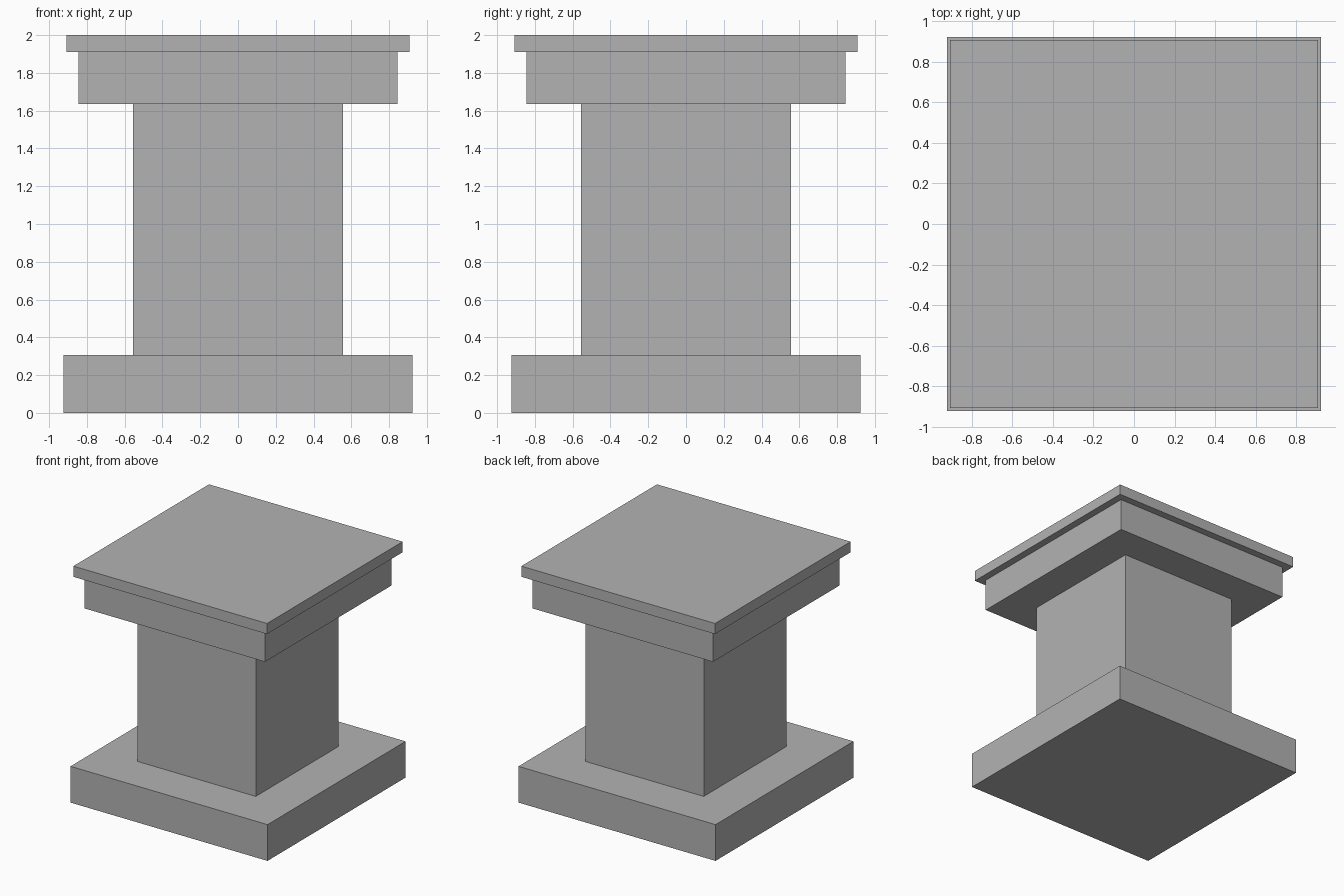
import bpy

cube = bpy.data.objects.get("Cube")
if cube:
    bpy.data.objects.remove(cube, do_unlink=True)

# Single stone colour
stone = bpy.data.materials.new("grey_stone")
stone.use_nodes = True
colour = (0.45, 0.45, 0.45, 1)
stone.diffuse_color = colour
stone.node_tree.nodes["Principled BSDF"].inputs["Base Color"].default_value = colour


def square_block(name, half_width, bottom, top):
    """Add a square block centred on the vertical axis."""
    bpy.ops.mesh.primitive_cube_add(size=1, location=(0, 0, (bottom + top) / 2))
    block = bpy.context.object
    block.name = name
    block.scale = (2 * half_width, 2 * half_width, top - bottom)
    bpy.ops.object.transform_apply(location=False, rotation=False, scale=True)
    block.data.materials.append(stone)
    return block


# Pedestal, from the ground up
square_block("base_plinth", 0.923, 0, 0.307)
square_block("shaft", 0.555, 0.307, 1.635)
square_block("capital", 0.845, 1.635, 1.91)
square_block("top_slab", 0.907, 1.91, 2)
